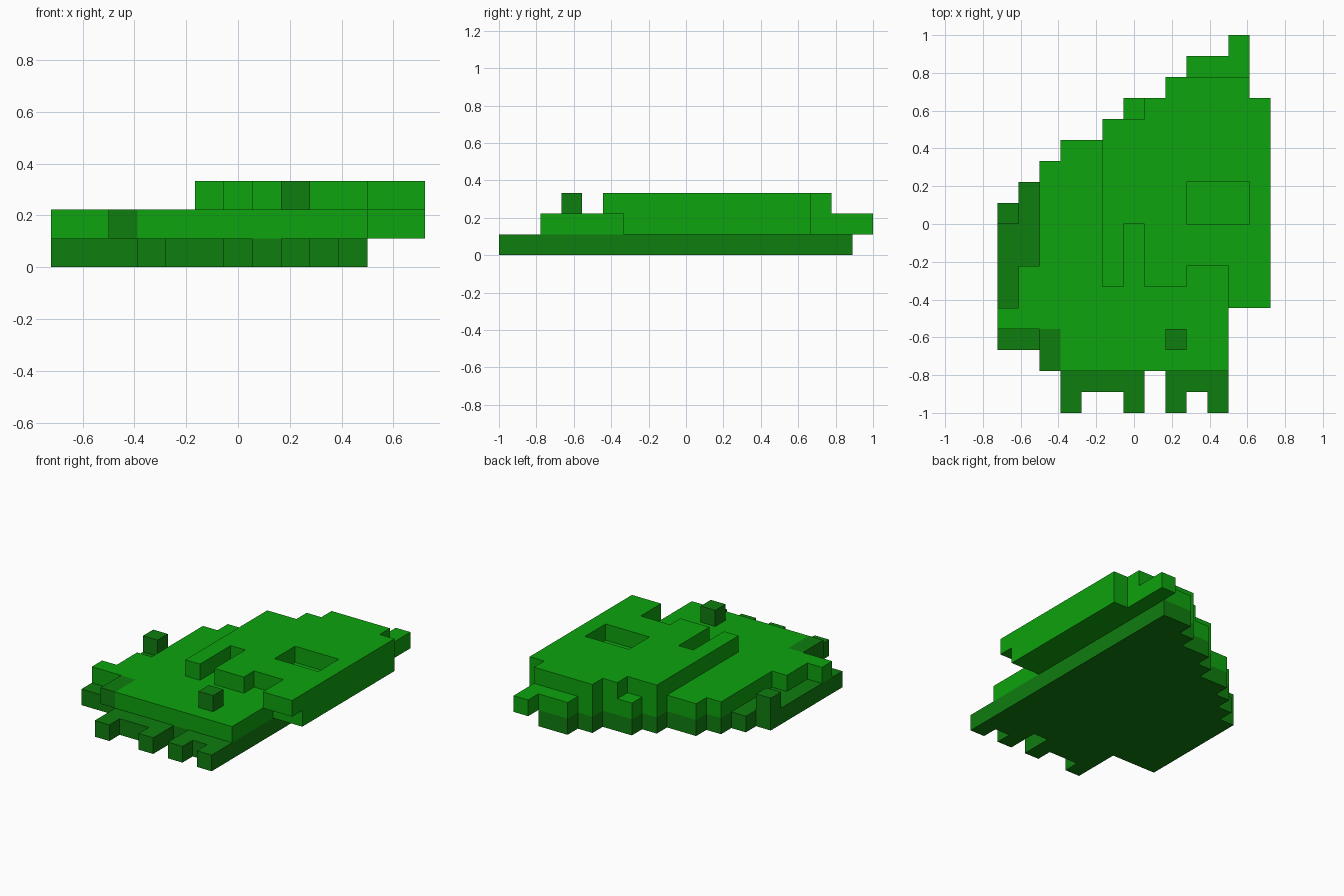
import bpy
import bmesh
import math

if "Cube" in bpy.data.objects:
    bpy.data.objects.remove(bpy.data.objects["Cube"], do_unlink=True)

CELL = 1 / 9                 # block size
COLS, ROWS = 13, 18          # blocks across x and y


def material(name, color):
    mat = bpy.data.materials.new(name)
    mat.use_nodes = True
    mat.diffuse_color = color
    bsdf = next(n for n in mat.node_tree.nodes if n.type == 'BSDF_PRINCIPLED')
    bsdf.inputs["Base Color"].default_value = color
    bsdf.inputs["Roughness"].default_value = 0.8
    return mat


light_green = material("light green", (0.0044, 0.366, 0.0044, 1))
dark_green = material("dark green", (0.0048, 0.205, 0.0048, 1))


def slab(name, level, rects, mat):
    """One block-thick slab; rects are (row start, row end, column start, column end)."""
    cells = {(i, j) for j0, j1, i0, i1 in rects
             for j in range(j0, j1) for i in range(i0, i1)}
    bm = bmesh.new()

    def face(*corners):
        bm.faces.new([bm.verts.new(((x - COLS / 2) * CELL, (y - ROWS / 2) * CELL,
                                    (level + z) * CELL)) for x, y, z in corners])

    for i, j in sorted(cells):
        ring = [(i, j), (i + 1, j), (i + 1, j + 1), (i, j + 1)]
        face(*[(x, y, 1) for x, y in ring])
        face(*[(x, y, 0) for x, y in reversed(ring)])
        # walls only where there is no neighbouring block
        for k, (di, dj) in enumerate([(0, -1), (1, 0), (0, 1), (-1, 0)]):
            if (i + di, j + dj) not in cells:
                a, b = ring[k], ring[(k + 1) % 4]
                face((*a, 0), (*b, 0), (*b, 1), (*a, 1))
    bmesh.ops.remove_doubles(bm, verts=bm.verts[:], dist=1e-4)
    bmesh.ops.dissolve_limit(bm, angle_limit=math.radians(1),
                             verts=bm.verts[:], edges=bm.edges[:])
    mesh = bpy.data.meshes.new(name)
    bm.to_mesh(mesh)
    bm.free()
    mesh.materials.append(mat)
    obj = bpy.data.objects.new(name, mesh)
    bpy.context.collection.objects.link(obj)
    return obj


# Dark base with four short feet along the front
feet = [(0, 1, i, i + 1) for i in (3, 6, 8, 10)]
slab("base_layer", 0, feet + [
    (1, 2, 3, 7), (1, 2, 8, 11), (2, 3, 3, 11), (3, 10, 0, 11),
    (10, 11, 1, 11), (11, 12, 2, 11), (12, 13, 3, 11), (13, 14, 5, 11),
    (14, 15, 6, 11), (15, 16, 8, 11), (16, 17, 9, 11)], dark_green)

# Light middle body with stepped back and tail block
slab("middle_layer", 1, [
    (2, 4, 3, 11), (4, 5, 0, 11), (5, 6, 1, 11), (6, 7, 1, 13),
    (7, 12, 2, 13), (12, 13, 3, 13), (13, 14, 5, 13), (14, 15, 6, 13),
    (15, 16, 8, 12), (16, 17, 9, 12), (17, 18, 11, 12)], light_green)

# Light upper layer with a front slot and a square-cornered pit
slab("upper_layer", 2, [
    (5, 7, 11, 13), (6, 9, 5, 6), (6, 7, 7, 9), (7, 9, 7, 13),
    (9, 11, 5, 9), (9, 11, 12, 13), (11, 14, 5, 13),
    (14, 15, 7, 13), (15, 16, 8, 12)], light_green)

# Dark accent blocks
slab("front_corner_block", 1, [(2, 4, 2, 3)], dark_green)
slab("side_block", 1, [(9, 10, 0, 1)], dark_green)
slab("top_knob", 2, [(3, 4, 8, 9)], dark_green)
